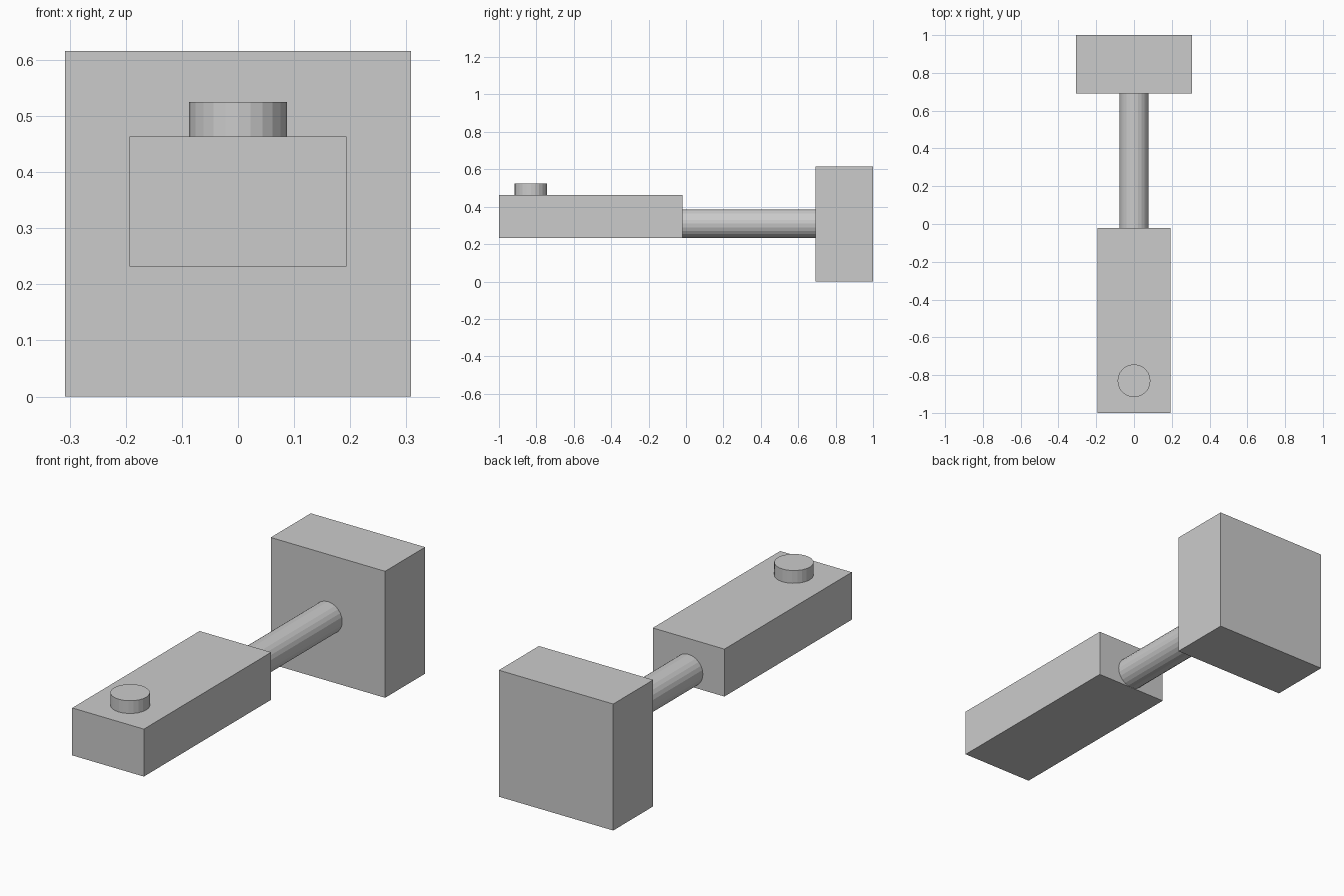
import bpy
from math import pi

if "Cube" in bpy.data.objects:
    bpy.data.objects.remove(bpy.data.objects["Cube"])


def box(name, x, y, z):
    """Box from (min, max) ranges on each axis."""
    spans = (x, y, z)
    bpy.ops.mesh.primitive_cube_add(size=1, location=[(a + b) / 2 for a, b in spans])
    ob = bpy.context.object
    ob.name = name
    ob.scale = [b - a for a, b in spans]
    bpy.ops.object.transform_apply(location=False, rotation=False, scale=True)
    return ob


def cylinder(name, radius, depth, location, rotation=(0, 0, 0)):
    bpy.ops.mesh.primitive_cylinder_add(vertices=24, radius=radius, depth=depth,
                                        location=location, rotation=rotation)
    ob = bpy.context.object
    ob.name = name
    return ob


# Rear block, standing on the ground
box("head_block", (-0.308, 0.308), (0.692, 1.0), (0, 0.616))

# Front body, raised off the ground
box("handle_body", (-0.193, 0.193), (-1.0, -0.02), (0.232, 0.463))

# Rod joining the two blocks
cylinder("connecting_rod", 0.077, 0.712, (0, 0.336, 0.309), (pi / 2, 0, 0))

# Round button on top of the body
cylinder("button", 0.087, 0.062, (0, -0.83, 0.494))
